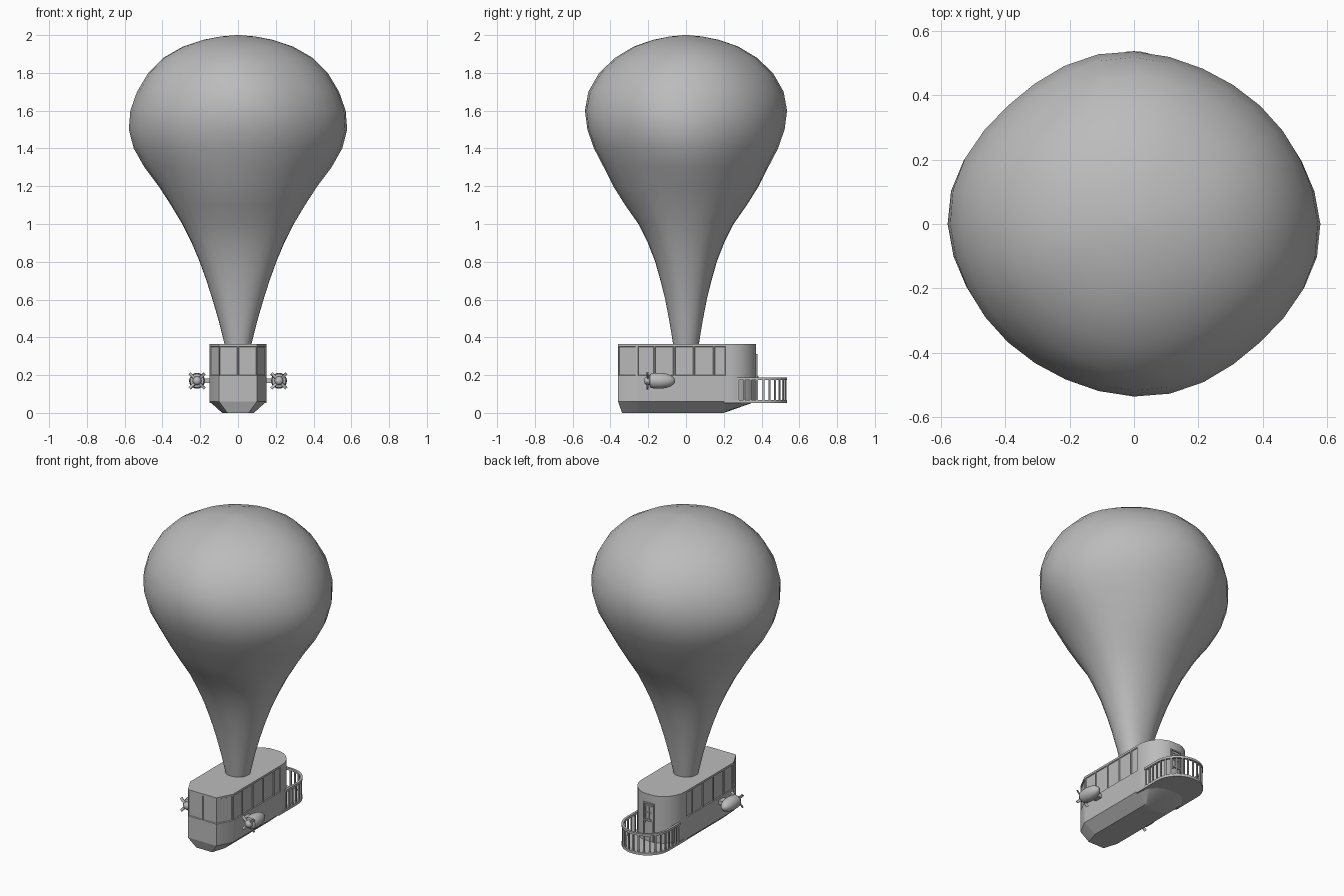
import bpy, bmesh
from math import sin, cos, pi, radians
from mathutils import Matrix, Vector

if "Cube" in bpy.data.objects:
    bpy.data.objects.remove(bpy.data.objects["Cube"])

grey = bpy.data.materials.new("plain_grey")
grey.use_nodes = True
grey.diffuse_color = (0.5, 0.5, 0.5, 1)
grey.node_tree.nodes["Principled BSDF"].inputs["Base Color"].default_value = (0.5, 0.5, 0.5, 1)


def finish(name, bm, angle=30):
    bmesh.ops.recalc_face_normals(bm, faces=bm.faces)
    mesh = bpy.data.meshes.new(name)
    bm.to_mesh(mesh)
    bm.free()
    mesh.materials.append(grey)
    ob = bpy.data.objects.new(name, mesh)
    bpy.context.collection.objects.link(ob)
    bpy.ops.object.select_all(action="DESELECT")
    ob.select_set(True)
    bpy.context.view_layer.objects.active = ob
    bpy.ops.object.shade_smooth_by_angle(angle=radians(angle))
    return ob


def loft(bm, rings, cap_start=True, cap_end=True):
    """Skin a list of equally long rings of points."""
    rows = [[bm.verts.new(p) for p in ring] for ring in rings]
    n = len(rows[0])
    for a, b in zip(rows, rows[1:]):
        for i in range(n):
            j = (i + 1) % n
            bm.faces.new((a[i], a[j], b[j], b[i]))
    if cap_start:
        bm.faces.new(rows[0][::-1])
    if cap_end:
        bm.faces.new(rows[-1])


def prism(name, outline, z0, z1):
    bm = bmesh.new()
    loft(bm, [[(x, y, z) for x, y in outline] for z in (z0, z1)])
    return finish(name, bm)


def add_box(bm, centre, size, turn=Matrix()):
    m = Matrix.Translation(centre) @ turn @ Matrix.Diagonal((*size, 1))
    bmesh.ops.create_cube(bm, size=1, matrix=m)


# Balloon envelope: height, half width, half depth; slack cloth on the diagonals
profile = [(.35, .068, .066), (.48, .1, .087), (.6, .135, .11), (.7, .167, .135),
           (.8, .203, .163), (.9, .245, .202), (1, .295, .252), (1.1, .355, .322),
           (1.2, .42, .385), (1.3, .495, .435), (1.4, .552, .487), (1.5, .578, .522),
           (1.6, .57, .535), (1.7, .535, .517), (1.8, .475, .46), (1.88, .395, .375),
           (1.94, .29, .275), (1.975, .185, .175), (1.993, .09, .085), (2, .01, .01)]
SEG = 32
rings = []
for z, rx, ry in profile:
    ring = []
    slack = .03 - .06 * min(max((z - .9) / .4, 0), 1)
    for i in range(SEG):
        a = 2 * pi * i / SEG
        k = 1 + slack * sin(2 * a) ** 2 + .012 * sin(4 * a) * sin(7 * z + 2 * a)
        ring.append((rx * k * cos(a), ry * k * sin(a), z))
    rings.append(ring)
bm = bmesh.new()
loft(bm, rings)
finish("balloon_envelope", bm, 60)

# Gondola plan: bevelled nose, straight sides, rounded stern
W, STERN = .15, .225
half = [(0, -.36), (.1, -.36)]
half += [(W, y) for y in (-.265, -.257, -.167, -.062, .043, .148, .213)]
half += [(W * cos(radians(t * 9.5)), STERN + W * sin(radians(t * 9.5))) for t in range(9)]
plan = half + [(-x, y) for x, y in half[:0:-1]]

# Gondola cabin with recessed window panes
bm = bmesh.new()
loft(bm, [[(x, y, z) for x, y in plan] for z in (.06, .195, .355, .365)])
bmesh.ops.recalc_face_normals(bm, faces=bm.faces)
panes = [f for f in bm.faces
         if .2 < f.calc_center_median().z < .35 and f.calc_center_median().y < .2
         and f.calc_area() > .005]
bmesh.ops.inset_individual(bm, faces=panes, thickness=.004, depth=0)
bmesh.ops.inset_individual(bm, faces=panes, thickness=.004, depth=-.005)
finish("gondola_cabin", bm)

# Tapered hull below the cabin
bm = bmesh.new()
keel = [(x * .56, min(y * .94, .2), 0) for x, y in plan]
loft(bm, [keel, [(x, y, .06) for x, y in plan]])
finish("gondola_hull", bm)

# Stern door: frame, glazing bars and handle
bm = bmesh.new()
back = STERN + W * sin(radians(76))
for x in (-.034, .034):
    add_box(bm, (x, back, .19), (.007, .014, .24))
for z in (.308, .2):
    add_box(bm, (0, back, z), (.075, .014, .008))
for x in (-.024, 0, .024):
    add_box(bm, (x, back, .248), (.005, .01, .09))
for z in (.205, .248, .291):
    add_box(bm, (0, back, z), (.052, .01, .005))
add_box(bm, (.024, back + .006, .19), (.008, .016, .008))
finish("stern_door", bm)


# Balcony: floor, rails and balusters follow one horseshoe path
def horseshoe(r, start=.27, mid=.385, steps=20):
    arc = [(r * cos(pi * i / steps), mid + r * sin(pi * i / steps)) for i in range(steps + 1)]
    return [(r, start)] + arc + [(-r, start)]


prism("balcony_floor", horseshoe(.15, .2), .052, .068)
prism("balcony_rail", horseshoe(.151) + horseshoe(.137)[::-1], .174, .188)

bm = bmesh.new()
R, SIDE, COUNT = .144, .115, 21
length = 2 * SIDE + pi * R
for i in range(COUNT):
    s = .005 + (length - .01) * i / (COUNT - 1)
    t = min(max((s - SIDE) / R, 0), pi)
    shift = min(s - SIDE, 0) if t == 0 else min(length - SIDE - s, 0)
    pos = (R * cos(t), .385 + R * sin(t) + shift, .12)
    add_box(bm, pos, (.008, .009, .116), Matrix.Rotation(t, 4, "Z"))
finish("balcony_balusters", bm)

# Engine pods on both sides, each with strut, hub and four blades
pod = [(.02, -.195), (.036, -.19), (.041, -.17), (.042, -.135), (.038, -.105),
       (.029, -.08), (.016, -.063), (.002, -.057)]
hub = [(.003, -.222), (.014, -.219), (.021, -.211), (.023, -.202), (.021, -.19)]
for side, x in (("left", .217), ("right", -.217)):
    for part, prof in (("engine_pod", pod), ("propeller_hub", hub)):
        bm = bmesh.new()
        loft(bm, [[(x + r * cos(2 * pi * i / 20), y, .17 + r * sin(2 * pi * i / 20))
                   for i in range(20)] for r, y in prof])
        finish(f"{side}_{part}", bm, 40)
    bm = bmesh.new()
    for i in range(4):
        spin = Matrix.Rotation(pi / 4 + i * pi / 2, 4, "Y")
        centre = Vector((x, -.204, .17)) + spin @ Vector((.036, 0, 0))
        add_box(bm, centre, (.042, .005, .016), spin @ Matrix.Rotation(radians(25), 4, "X"))
    finish(f"{side}_propeller_blades", bm)
    bm = bmesh.new()
    add_box(bm, (x * .76, -.135, .17), (.05, .05, .025))
    finish(f"{side}_engine_strut", bm)
